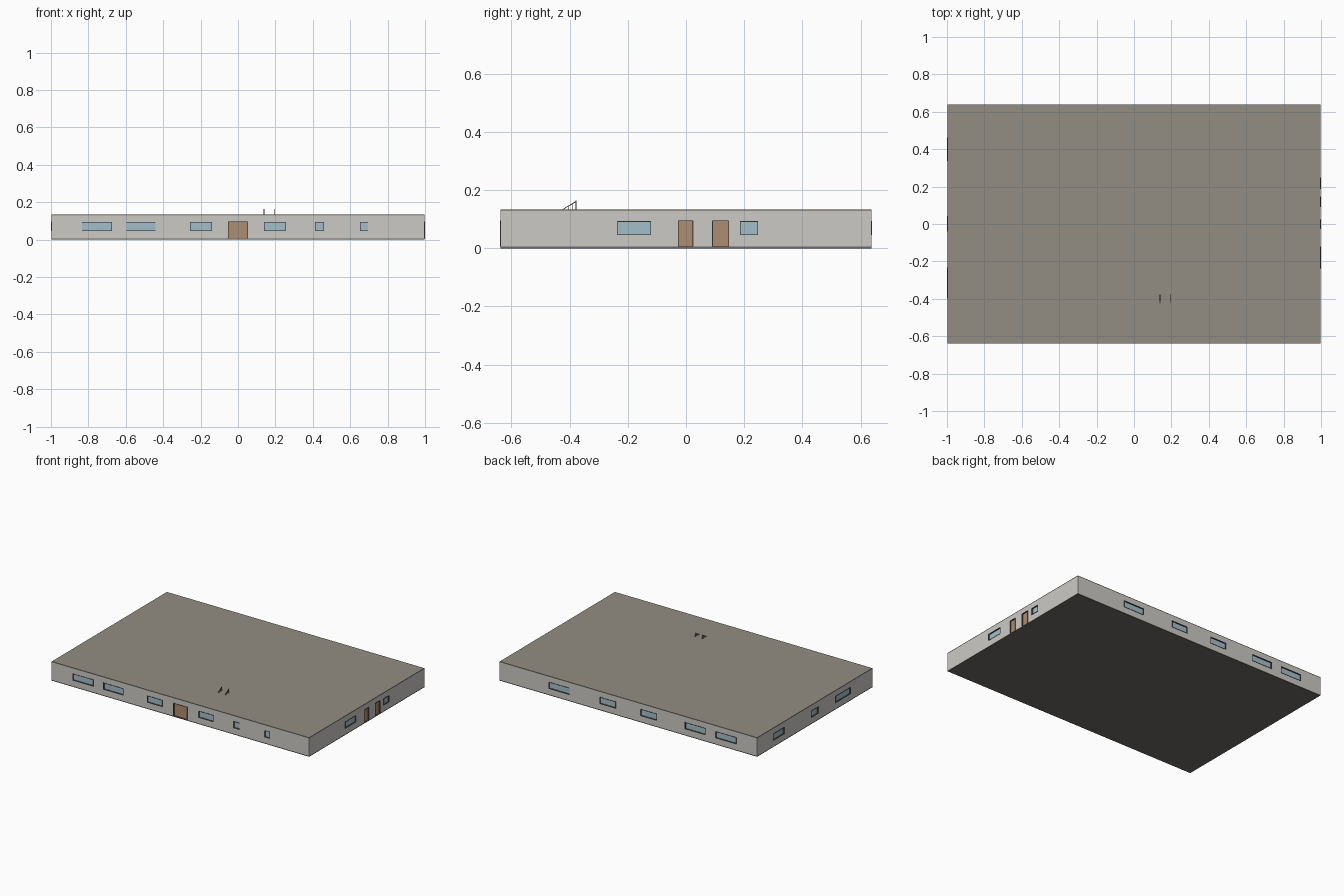
import bpy

if "Cube" in bpy.data.objects:
    bpy.data.objects.remove(bpy.data.objects["Cube"])


def material(name, rgb):
    m = bpy.data.materials.new(name)
    m.diffuse_color = (*rgb, 1)
    m.use_nodes = True
    m.node_tree.nodes["Principled BSDF"].inputs["Base Color"].default_value = m.diffuse_color
    return m


WALL = material("pale plaster", (0.60, 0.59, 0.56))
SLAB = material("grey brown roofing", (0.29, 0.268, 0.225))
BASE = material("dark concrete", (0.16, 0.15, 0.135))
GLASS = material("pale blue glass", (0.37, 0.52, 0.59))
DOOR = material("tan wood", (0.42, 0.27, 0.16))
FRAME = material("dark frame", (0.08, 0.075, 0.07))
RAIL = material("brown rail", (0.16, 0.10, 0.05))

X, Y, H = 0.998, 0.638, 0.134     # half width, half depth, height
T = 0.006                         # slab thickness
WIN_Z, DOOR_Z = (0.046, 0.093), (T, 0.096)


def box(name, lo, hi, mat):
    bpy.ops.mesh.primitive_cube_add(size=1, location=[(a + b) / 2 for a, b in zip(lo, hi)])
    o = bpy.context.object
    o.name = name
    o.scale = [b - a for a, b in zip(lo, hi)]
    bpy.ops.object.transform_apply(location=False, rotation=False)
    o.data.materials.append(mat)
    return o


def on_wall(name, side, u, z, depth, mat):
    """Box along a wall: u is the span on it, depth runs outward from its face."""
    d0, d1 = depth
    if side in ("front", "back"):
        s = -1 if side == "front" else 1
        y = sorted((s * (Y + d0), s * (Y + d1)))
        return box(name, (u[0], y[0], z[0]), (u[1], y[1], z[1]), mat)
    s = -1 if side == "left" else 1
    x = sorted((s * (X + d0), s * (X + d1)))
    return box(name, (x[0], u[0], z[0]), (x[1], u[1], z[1]), mat)


# Floor, walls and flat roof
box("floor_slab", (-X, -Y, 0), (X, Y, T), BASE)
walls = box("walls", (-X, -Y, T), (X, Y, H - T), WALL)
box("roof_slab", (-X, -Y, H - T), (X, Y, H), SLAB)

windows = {
    "front": [(-.835, -.675), (-.597, -.440), (-.257, -.140), (.140, .257), (.412, .460), (.652, .696)],
    "back": [(-.837, -.675), (-.598, -.438), (-.222, -.094), (.097, .222), (.455, .617)],
    "left": [(-.397, -.232), (-.040, .043), (.338, .462)],
    "right": [(-.238, -.120), (.186, .248)],
}
doors = {"front": [(-.054, .054)], "right": [(-.027, .025), (.090, .148)]}


def opening(kind, side, u, z, mat):
    # recess cut in the wall, with the panel set back inside it
    cut = on_wall(kind + "_cutter", side, u, z, (-0.008, 0.01), WALL)
    cut.hide_render = True
    cut.hide_set(True)
    mod = walls.modifiers.new(kind + "_recess", "BOOLEAN")
    mod.object, mod.solver = cut, "EXACT"
    on_wall(kind + "_panel", side, u, z, (-0.012, -0.007), mat)
    # thin dark trim lining the recess
    e, d = 0.002, (-0.007, 0.002)
    on_wall(kind + "_head", side, u, (z[1] - e, z[1]), d, FRAME)
    if kind == "window":
        on_wall("window_sill", side, u, (z[0], z[0] + e), d, FRAME)
    for a in (u[0], u[1] - e):
        on_wall(kind + "_jamb", side, (a, a + e), z, d, FRAME)


for side, spans in windows.items():
    for u in spans:
        opening("window", side, u, WIN_Z, GLASS)
for side, spans in doors.items():
    for u in spans:
        opening("door", side, u, DOOR_Z, DOOR)

# Stair handrails rising through the roof
for x in (0.139, 0.193):
    x0, x1 = x - 0.0015, x + 0.0015
    prof = [(-.425, H), (-.421, H), (-.376, .160), (-.376, .164)]
    me = bpy.data.meshes.new("handrail")
    me.from_pydata([(a, y, z) for a in (x0, x1) for y, z in prof], [],
                   [(3, 2, 1, 0), (4, 5, 6, 7)] +
                   [(i, (i + 1) % 4, (i + 1) % 4 + 4, i + 4) for i in range(4)])
    me.materials.append(RAIL)
    bpy.context.collection.objects.link(bpy.data.objects.new("handrail", me))
    for y, top in ((-.405, .145), (-.391, .152), (-.378, .164)):
        box("rail_post", (x0, y - .0015, H), (x1, y + .0015, top), RAIL)
